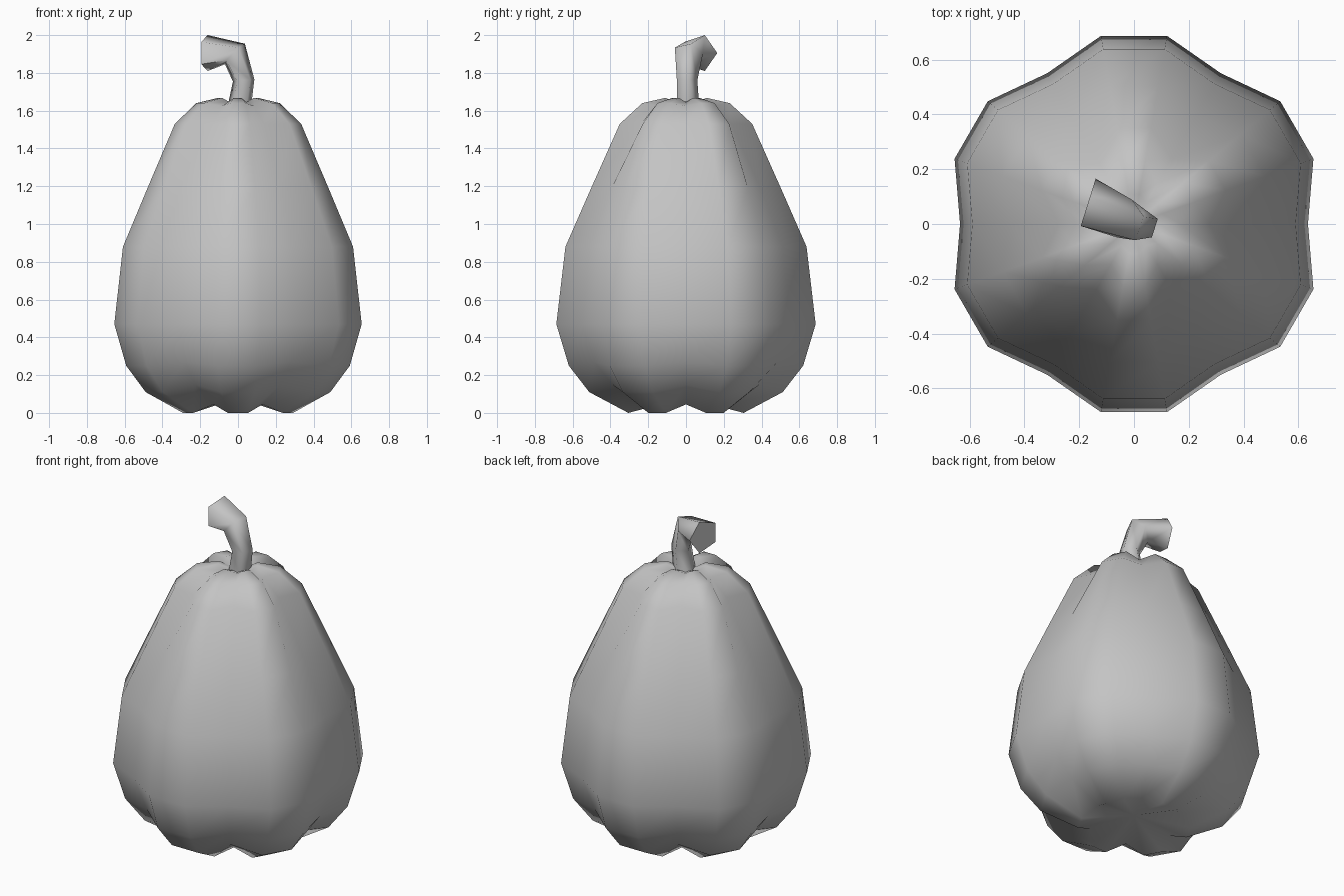
import bpy
import bmesh
from math import cos, sin, radians
from mathutils import Vector

cube = bpy.data.objects.get("Cube")
if cube:
    bpy.data.objects.remove(cube, do_unlink=True)

grey = bpy.data.materials.new("plain_grey")
grey.use_nodes = True
colour = (0.55, 0.55, 0.55, 1)
grey.diffuse_color = colour
grey.node_tree.nodes["Principled BSDF"].inputs["Base Color"].default_value = colour


def skin_object(name, rings, start, end, angle):
    """Bridge closed rings of points, closing each end with a fan to a point."""
    bm = bmesh.new()
    loops = [[bm.verts.new(p) for p in ring] for ring in rings]
    n = len(loops[0])
    for low, high in zip(loops, loops[1:]):
        for i in range(n):
            j = (i + 1) % n
            bm.faces.new((low[i], low[j], high[j], high[i]))
    for loop, tip in ((loops[0], start), (loops[-1], end)):
        centre = bm.verts.new(tip)
        for i in range(n):
            bm.faces.new((loop[i], loop[(i + 1) % n], centre))
    bmesh.ops.recalc_face_normals(bm, faces=bm.faces)
    mesh = bpy.data.meshes.new(name)
    bm.to_mesh(mesh)
    bm.free()
    mesh.materials.append(grey)
    obj = bpy.data.objects.new(name, mesh)
    bpy.context.collection.objects.link(obj)
    bpy.ops.object.select_all(action="DESELECT")
    obj.select_set(True)
    bpy.context.view_layer.objects.active = obj
    bpy.ops.object.shade_smooth_by_angle(angle=radians(angle))
    return obj


# Gourd body: six lobes, each with two ridge columns between grooves
ridge = [(0.31, 0), (0.52, 0.11), (0.63, 0.25), (0.697, 0.47), (0.648, 0.88),
         (0.51, 1.19), (0.356, 1.53), (0.235, 1.64), (0.11, 1.668)]
groove = [(0.26, 0.045), (0.45, 0.15), (0.56, 0.27), (0.635, 0.47), (0.59, 0.88),
          (0.455, 1.19), (0.275, 1.53), (0.17, 1.625), (0.09, 1.645)]
columns = 18
body_rings = []
for level in zip(groove, ridge, ridge):
    ring = []
    for i in range(columns):
        r, z = level[i % 3]
        a = radians(360 / columns * i)
        ring.append((r * cos(a), r * sin(a), z))
    body_rings.append(ring)
skin_object("gourd_body", body_rings, (0, 0, 0.08), (0, 0, 1.62), 80)

# Bent five-sided stem: centre, direction, sideways axis, radius
path = [((0.005, 0.005, 1.61), (0, 0, 1), (0, 1, 0), 0.066),
        ((0.03, 0, 1.76), (-0.1, 0, 1), (0, 1, 0), 0.06),
        ((-0.02, 0.01, 1.9), (-0.7, 0.15, 0.7), (0.15, 1, 0), 0.08),
        ((-0.17, 0.07, 1.905), (-0.95, 0.3, 0), (0.3, 0.95, 0), 0.1)]
stem_rings = []
for centre, along, side, radius in path:
    side = Vector(side).normalized()
    up = side.cross(Vector(along)).normalized()
    stem_rings.append([Vector(centre) + radius * (cos(a) * side + sin(a) * up)
                       for a in (radians(72 * i) for i in range(5))])
skin_object("stem", stem_rings, path[0][0], path[-1][0], 78)
